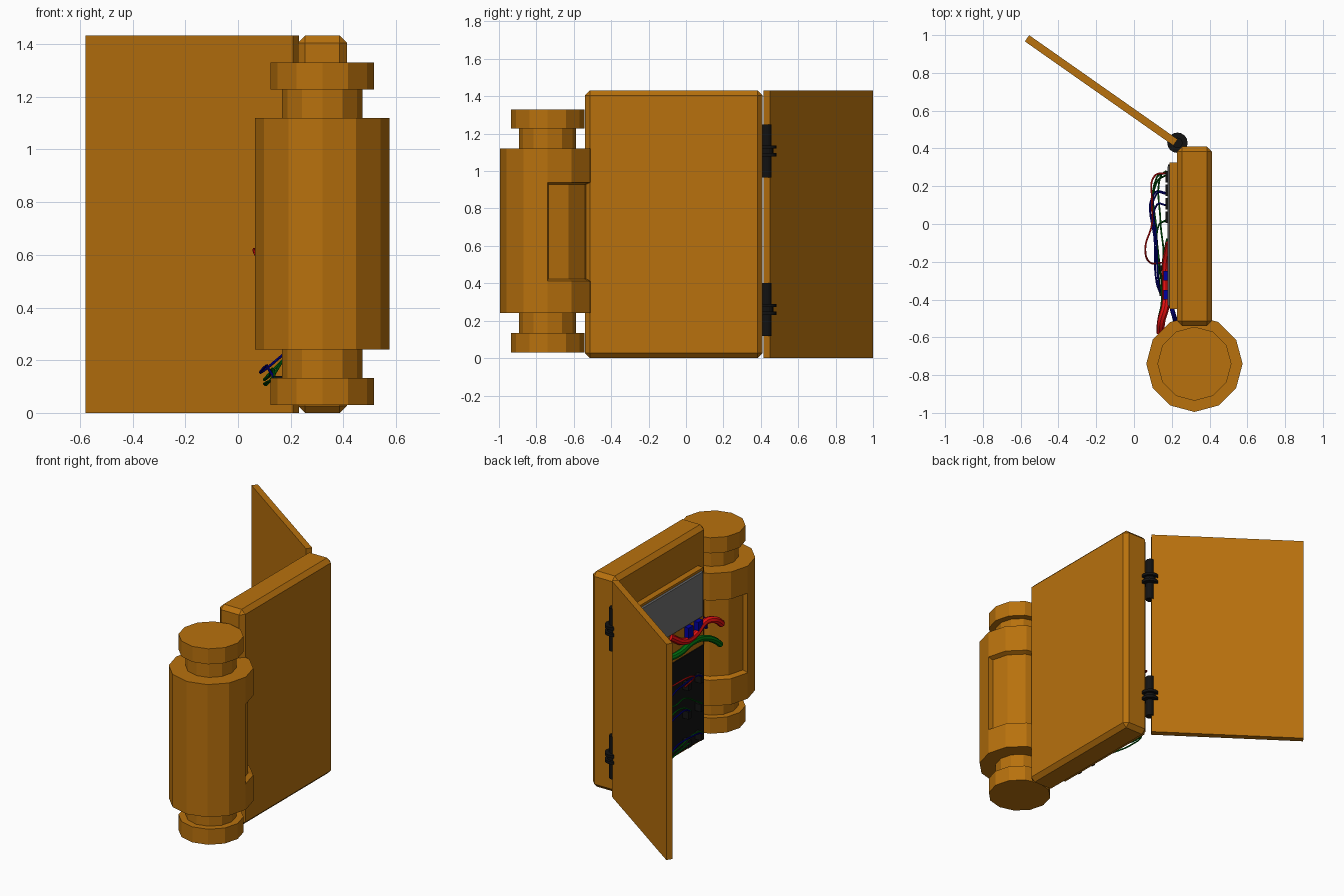
import bpy, bmesh, math
from mathutils import Vector, Matrix

if "Cube" in bpy.data.objects:
    bpy.data.objects.remove(bpy.data.objects["Cube"])


def material(name, r, g, b):
    m = bpy.data.materials.new(name)
    m.diffuse_color = (r, g, b, 1)
    m.use_nodes = True
    m.node_tree.nodes["Principled BSDF"].inputs["Base Color"].default_value = m.diffuse_color
    return m


ochre = material("ochre_paint", 0.48, 0.165, 0.004)
black = material("black", 0.006, 0.006, 0.006)
grey = material("grey_panel", 0.17, 0.17, 0.17)
red = material("red_wire", 0.8, 0.005, 0.005)
green = material("green_wire", 0.0, 0.16, 0.005)
blue = material("blue_wire", 0.0, 0.0, 0.35)


def finish(bm, name, mat):
    bmesh.ops.recalc_face_normals(bm, faces=bm.faces)
    me = bpy.data.meshes.new(name)
    bm.to_mesh(me)
    bm.free()
    me.materials.append(mat)
    ob = bpy.data.objects.new(name, me)
    bpy.context.collection.objects.link(ob)
    return ob


def box(name, lo, hi, mat, bevel=0.0):
    lo, hi = Vector(lo), Vector(hi)
    bm = bmesh.new()
    bmesh.ops.create_cube(bm, size=1, matrix=Matrix.Translation((lo + hi) / 2)
                          @ Matrix.Diagonal((*(hi - lo), 1)))
    if bevel:
        bmesh.ops.bevel(bm, geom=bm.edges[:], offset=bevel, segments=1,
                        affect='EDGES', profile=0.5)
    return finish(bm, name, mat)


def turned(name, cx, cy, profile, sides, mat, pocket=None):
    """Stack of rings (radius, z); pocket = (row, count) of faces to recess."""
    bm = bmesh.new()
    rings = [[bm.verts.new((cx + r * math.cos(2 * math.pi * i / sides),
                            cy + r * math.sin(2 * math.pi * i / sides), z))
              for i in range(sides)] for r, z in profile]
    bm.faces.new(rings[0])
    bm.faces.new(rings[-1])
    recess = []
    for k in range(len(rings) - 1):
        a, b = rings[k], rings[k + 1]
        for i in range(sides):
            j = (i + 1) % sides
            f = bm.faces.new((a[i], a[j], b[j], b[i]))
            if pocket and k == pocket[0] and i < pocket[1]:
                recess.append(f)
    bmesh.ops.recalc_face_normals(bm, faces=bm.faces)
    if recess:
        bmesh.ops.inset_region(bm, faces=recess, thickness=0.012, depth=-0.03,
                               use_even_offset=True)
    return finish(bm, name, mat)


def wire(name, pts, radius, mat):
    cu = bpy.data.curves.new(name, 'CURVE')
    cu.dimensions = '3D'
    cu.bevel_depth = radius
    cu.bevel_resolution = 2
    cu.resolution_u = 8
    cu.use_fill_caps = True
    sp = cu.splines.new('BEZIER')
    sp.bezier_points.add(len(pts) - 1)
    for bp, p in zip(sp.bezier_points, pts):
        bp.co = p
        bp.handle_left_type = bp.handle_right_type = 'AUTO'
    cu.materials.append(mat)
    ob = bpy.data.objects.new(name, cu)
    bpy.context.collection.objects.link(ob)
    bpy.ops.object.select_all(action='DESELECT')
    ob.select_set(True)
    bpy.context.view_layer.objects.active = ob
    bpy.ops.object.convert(target='MESH')
    bpy.ops.object.shade_smooth_by_angle()


# Cabinet body
box("cabinet", (0.228, -0.54, 0), (0.413, 0.41, 1.432), ochre, 0.027)

# Open door, swung about its hinge edge
door = box("door", (-0.48, -0.02, 0), (0.48, 0.02, 1.432), ochre)
door.location = (-0.1735, 0.7075, 0)
door.rotation_euler.z = math.atan2(0.55, -0.784)

# Twelve-sided canister with necks, caps and a recess on the cabinet side
turned("canister", 0.32, -0.74,
       [(0.196, 0.03), (0.196, 0.133), (0.153, 0.133), (0.153, 0.24), (0.255, 0.24),
        (0.255, 0.412), (0.255, 0.94), (0.255, 1.12), (0.153, 1.12), (0.153, 1.227),
        (0.196, 1.227), (0.196, 1.33)], 12, ochre, pocket=(5, 6))

# Hinges: barrel with two collars
for label, z in (("lower", 0.26), ("upper", 1.108)):
    b, c = 0.027, 0.054
    turned(label + "_hinge", 0.23, 0.43,
           [(b, z - 0.142), (b, z - 0.03), (c, z - 0.03), (c, z - 0.012), (0.037, z - 0.012),
            (0.037, z + 0.012), (c, z + 0.012), (c, z + 0.03), (b, z + 0.03), (b, z + 0.142)],
           16, black)

# Inner mounting plate, display panel and switch board
box("mounting_plate", (0.187, -0.45, 0.05), (0.235, 0.325, 1.19), ochre)
box("grey_panel", (0.178, -0.438, 0.87), (0.2, 0.31, 1.175), grey, 0.007)
box("switch_board", (0.18, -0.445, 0.06), (0.2, 0.315, 0.68), black)
for row in range(3):
    for col in range(4):
        y, z = 0.005 + col * 0.072, 0.1 + row * 0.19
        box(f"breaker_{row}_{col}", (0.168, y, z), (0.185, y + 0.06, z + 0.15), black)

# Terminal blocks near the canister
for i, z in enumerate((0.09, 0.28, 0.47)):
    for j, y in enumerate((-0.38, -0.25)):
        box(f"terminal_{i}_{j}", (0.135, y, z), (0.185, y + 0.03, z + 0.05), black)
for i, y in enumerate((-0.4, -0.3)):
    box(f"blue_terminal_{i}", (0.155, y, 0.8), (0.19, y + 0.05, 0.87), blue)

# Heavy cables
wire("red_cable", [(0.19, -0.1, 0.86), (0.17, -0.22, 0.79), (0.17, -0.34, 0.79),
                   (0.165, -0.44, 0.84), (0.145, -0.51, 0.83), (0.14, -0.575, 0.78)], 0.022, red)
wire("green_cable", [(0.19, -0.08, 0.72), (0.17, -0.18, 0.73), (0.165, -0.3, 0.755),
                     (0.16, -0.43, 0.735), (0.145, -0.5, 0.7), (0.14, -0.56, 0.65)], 0.02, green)
wire("blue_cable", [(0.195, -0.36, 0.84), (0.2, -0.44, 0.85), (0.216, -0.5, 0.82),
                    (0.225, -0.53, 0.75)], 0.012, blue)

# Thin looping wires from breakers to terminals
wire("red_wire", [(0.17, 0.27, 0.55), (0.11, 0.255, 0.57), (0.095, 0.12, 0.6), (0.095, 0, 0.6),
                  (0.06, -0.13, 0.62), (0.08, -0.2, 0.58), (0.15, -0.205, 0.5)], 0.005, red)
for i, (y0, x, y1, z0, z1) in enumerate(((0.275, 0.12, -0.38, 0.2, 0.1), (0.28, 0.14, -0.25, 0.42, 0.3),
                                         (0.02, 0.13, -0.37, 0.5, 0.3))):
    wire(f"green_wire_{i}", [(0.17, y0, z0), (x, y0 - 0.03, z0 - 0.05), (x, (y0 + y1) / 2, z0 - 0.06),
                             (x + 0.015, y1 + 0.05, z1 + 0.06), (0.14, y1, z1 + 0.03)], 0.005, green)
wire("green_wire_low", [(0.17, 0.26, 0.2), (0.12, 0.22, 0.12), (0.1, 0.1, 0.11), (0.12, -0.1, 0.12),
                        (0.14, -0.24, 0.12)], 0.005, green)
for i, (y0, x, y1, z0, z1) in enumerate(((0.165, 0.11, -0.37, 0.22, 0.1), (0.1, 0.12, -0.24, 0.4, 0.3),
                                         (0.16, 0.12, -0.37, 0.58, 0.48))):
    wire(f"blue_wire_{i}", [(0.17, y0, z0), (x, y0, z0 - 0.05), (x, (y0 + y1) / 2, z0 - 0.04),
                            (x + 0.01, y1 + 0.06, z1 + 0.06), (0.14, y1, z1 + 0.03)], 0.005, blue)
